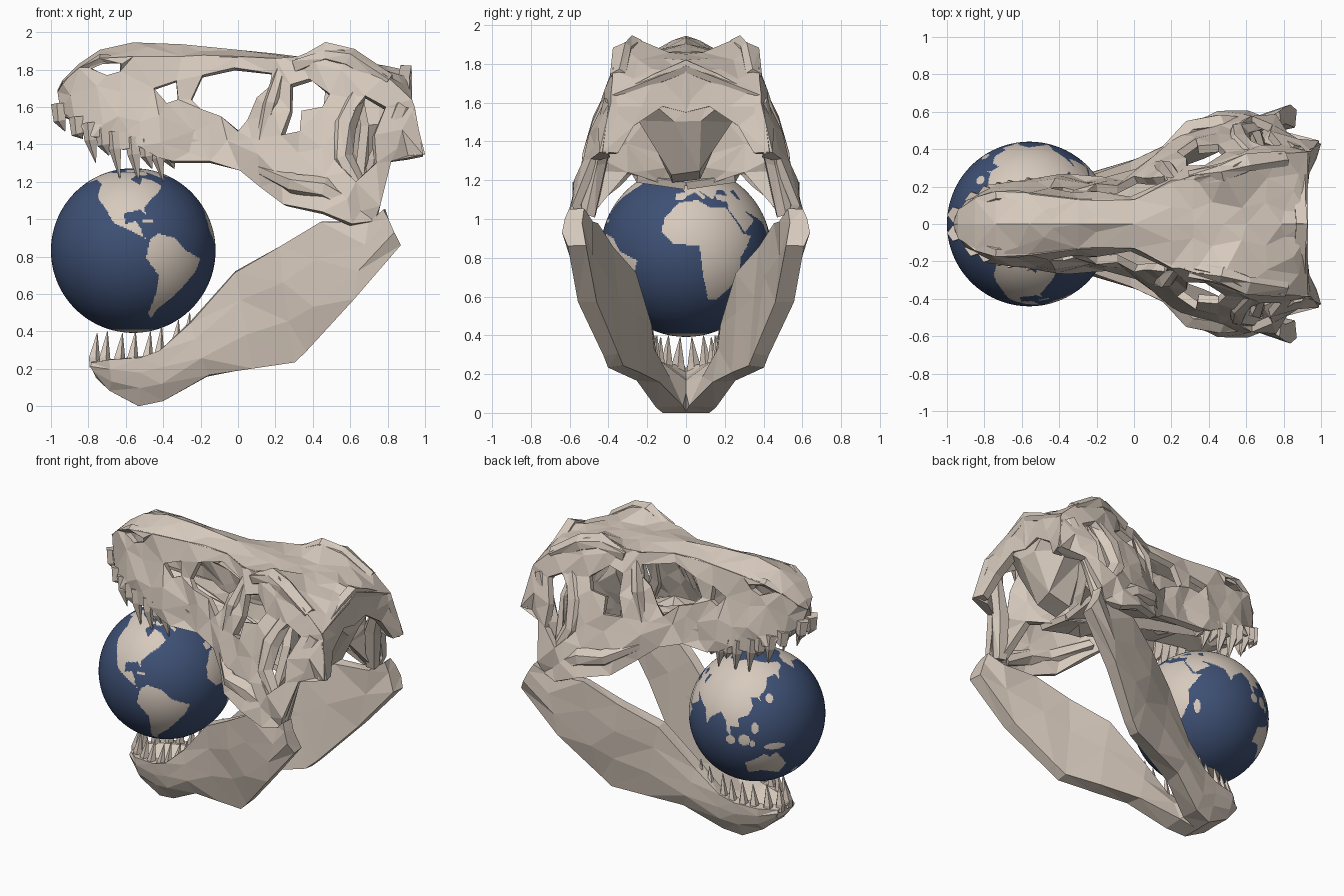
import bpy, bmesh, math, random
from mathutils import Vector
from mathutils.geometry import delaunay_2d_cdt

if "Cube" in bpy.data.objects:
    bpy.data.objects.remove(bpy.data.objects["Cube"])

random.seed(4)


def material(name, rgb):
    m = bpy.data.materials.new(name)
    m.diffuse_color = (*rgb, 1)
    m.use_nodes = True
    m.node_tree.nodes["Principled BSDF"].inputs["Base Color"].default_value = m.diffuse_color
    return m


BONE = material("bone", (0.68, 0.59, 0.51))
OCEAN = material("ocean_blue", (0.048, 0.08, 0.175))


def finish(bm, name, thick=0, mirror=True):
    me = bpy.data.meshes.new(name)
    bm.to_mesh(me)
    bm.free()
    me.materials.append(BONE)
    ob = bpy.data.objects.new(name, me)
    bpy.context.collection.objects.link(ob)
    if thick:
        s = ob.modifiers.new("thickness", 'SOLIDIFY')
        s.thickness, s.offset = thick, -1
    if mirror:
        m = ob.modifiers.new("mirror", 'MIRROR')
        m.use_axis = (False, True, False)
        m.use_mirror_merge = False
    return ob


def inside(u, v, poly):
    hit = False
    for (a, b), (c, d) in zip(poly, poly[1:] + poly[:1]):
        if (b > v) != (d > v) and u < a + (v - b) * (c - a) / (d - b):
            hit = not hit
    return hit


def panel(name, outline, holes, place, thick, step=0.13):
    """Faceted sheet: flat outline with holes, bent into space by place(u, v)."""
    pts, edges = [], []
    for loop in [outline] + holes:
        n = len(pts)
        pts += [Vector(p) for p in loop]
        edges += [(n + i, n + (i + 1) % len(loop)) for i in range(len(loop))]

    def solid(u, v):
        return inside(u, v, outline) and not any(inside(u, v, h) for h in holes)
    us, vs = zip(*outline)
    for i in range(int((max(us) - min(us)) / step) + 1):
        for j in range(int((max(vs) - min(vs)) / step) + 1):
            p = Vector((min(us) + (i + random.random()) * step, min(vs) + (j + random.random()) * step))
            if solid(*p) and all((p - q).length > step * 0.5 for q in pts):
                pts.append(p)
    co, _, faces = delaunay_2d_cdt(pts, edges, [], 0, 1e-5)[:3]
    bm = bmesh.new()
    verts = [bm.verts.new(place(p[0], p[1])) for p in co]
    for f in faces:
        c = sum((co[i] for i in f), Vector((0, 0))) / len(f)
        if solid(c[0], c[1]):
            bm.faces.new([verts[i] for i in f])
    bmesh.ops.delete(bm, geom=[v for v in bm.verts if not v.link_faces], context='VERTS')
    return finish(bm, name, thick)


def add_loft(bm, rings, jit=0.0):
    rows = []
    for ring in rings:
        row = []
        for p in ring:
            q = Vector(p) + Vector([random.uniform(-jit, jit) for _ in range(3)])
            q.z = max(q.z, 0)
            row.append(bm.verts.new(q))
        rows.append(row)
    n = len(rows[0])
    new = [bm.faces.new(rows[0]), bm.faces.new(rows[-1][::-1])]
    for a, b in zip(rows, rows[1:]):
        new += [bm.faces.new((a[i], b[i], b[(i + 1) % n], a[(i + 1) % n])) for i in range(n)]
    bmesh.ops.recalc_face_normals(bm, faces=new)
    bmesh.ops.triangulate(bm, faces=new)


def add_beam(bm, path, radii, sides=5, jit=0.0):
    path = [Vector(p) for p in path]
    whole = path[-1] - path[0]
    axis = Vector((1, 0, 0)) if abs(whole.x) > abs(whole.z) else Vector((0, 0, math.copysign(1, whole.z)))
    side = Vector((axis.z, 0, axis.x))
    rings = []
    for i, (p, r) in enumerate(zip(path, radii)):
        q = axis.rotation_difference(path[min(i + 1, len(path) - 1)] - path[max(i - 1, 0)])
        angles = [math.tau * k / sides for k in range(sides)]
        rings.append([p + q @ (side * r * math.cos(a) + axis.cross(side) * r * math.sin(a)) for a in angles])
    add_loft(bm, rings, jit)


# Skull stations: x, roof half width, lower half width, lower z, roof edge z, ridge z
SKULL = [(-.965, .01, .01, 1.64, 1.68, 1.69), (-.94, .08, .09, 1.57, 1.73, 1.74),
         (-.85, .13, .17, 1.50, 1.81, 1.83), (-.74, .16, .22, 1.45, 1.86, 1.905),
         (-.56, .16, .25, 1.39, 1.87, 1.945), (-.30, .13, .25, 1.35, 1.87, 1.935),
         (0, .13, .28, 1.26, 1.87, 1.905), (.20, .22, .45, 1.11, 1.86, 1.885),
         (.32, .26, .56, 1.07, 1.87, 1.87), (.48, .27, .59, 1.03, 1.935, 1.86),
         (.60, .33, .59, .98, 1.89, 1.85), (.79, .38, .57, 1.05, 1.77, 1.82),
         (.93, .38, .44, 1.34, 1.64, 1.79)]


def station(x):
    x = min(max(x, SKULL[0][0]), SKULL[-1][0])
    for a, b in zip(SKULL, SKULL[1:]):
        if x <= b[0]:
            t = (x - a[0]) / (b[0] - a[0])
            return [p + (q - p) * t for p, q in zip(a, b)][1:]


def wall_at(x, z):
    yt, yb, zb, zt, _ = station(x)
    t = min(max((z - zb) / (zt - zb), 0), 1)
    y = yb + (yt - yb) * t ** 1.4
    return (x, -y + random.uniform(-.025, .025) * min(1, y * 4), z)


def roof_at(x, y):
    yt, _, _, ze, zc = station(x)
    f = min(abs(y) / yt, 1)
    return (x, y, zc + (ze - zc) * f ** 1.5 + (random.uniform(-.02, .004) if 0 < f < .98 else 0))


# Side of the skull with its openings
side_outline = [(-.95, 1.58), (-.87, 1.52), (-.78, 1.44), (-.70, 1.44), (-.62, 1.37), (-.53, 1.39), (-.43, 1.33),
                (-.35, 1.31), (-.15, 1.31), (.01, 1.26), (.12, 1.17), (.24, 1.08), (.45, 1.04), (.61, .975),
                (.73, .99), (.76, 1.07), (.82, 1.31), (.99, 1.345), (.945, 1.60)]
side_outline += [(r[0], r[4]) for r in reversed(SKULL)]
nostril = [(-.80, 1.81), (-.70, 1.77), (-.63, 1.79), (-.62, 1.83), (-.72, 1.84)]
snout_opening = [(-.45, 1.70), (-.33, 1.74), (-.32, 1.64), (-.38, 1.62)]
cheek_opening = [(-.25, 1.64), (-.19, 1.77), (-.02, 1.81), (.18, 1.78), (.17, 1.71), (.10, 1.65),
                 (.05, 1.53), (0, 1.47), (-.09, 1.55), (-.20, 1.59)]
eye_socket = [(.28, 1.72), (.38, 1.75), (.49, 1.67), (.45, 1.60), (.34, 1.58), (.33, 1.47), (.23, 1.45), (.28, 1.58)]
temple_opening = [(.52, 1.32), (.57, 1.52), (.68, 1.66), (.79, 1.60), (.73, 1.45), (.74, 1.30), (.63, 1.20)]
panel("skull_side", side_outline, [nostril, snout_opening, cheek_opening, eye_socket, temple_opening], wall_at, .045)

# Roof, palate, back plate and inner bulkhead
panel("skull_roof", [(r[0], 0) for r in SKULL] + [(r[0], r[1]) for r in reversed(SKULL)], [], roof_at, .035)
panel("palate", [(-.92, 0), (-.90, .08), (-.70, .18), (-.30, .22), (0, .24), (.30, .30), (.58, .25), (.58, 0)], [],
      lambda x, y: (x, y, 1.48 - max(0, x + .5) * .27 + .6 * max(0, -.75 - x)
                    + (random.uniform(0, .06) if y else 0)), .04, .15)
panel("skull_back", [(0, 1.82), (.16, 1.75), (.33, 1.66), (.40, 1.58), (.43, 1.345), (.35, 1.34), (.27, 1.48),
                     (.12, 1.58), (0, 1.55)], [],
      lambda y, z: (.92 + .19 * max(0, 1.76 - z) * (y / .43) + random.uniform(-.02, .01), y, z), .06)
panel("inner_bulkhead", [(0, 1.20), (.12, 1.18), (.30, 1.24), (.47, 1.04), (.50, 1.25), (.41, 1.50), (.28, 1.75),
                         (0, 1.75)], [],
      lambda y, z: (.55 + .3 * y + (random.uniform(-.03, .03) if y else 0), y, z), .05)

# Braincase
bm = bmesh.new()
add_loft(bm, [[(x, -w, z1), (x, -w * 1.2, (z0 + z1) / 2), (x, -w * .4, z0), (x, w * .4, z0),
               (x, w * 1.2, (z0 + z1) / 2), (x, w, z1)]
              for x, w, z0, z1 in [(.46, .10, 1.40, 1.78), (.60, .17, 1.20, 1.80), (.76, .20, 1.24, 1.77),
                                   (.91, .16, 1.50, 1.72)]], .015)
finish(bm, "braincase", mirror=False)

# Struts and bosses that thicken the skull sides
for name, path, r in [
        ("temple_strut", [(.66, .35, 1.72), (.57, .44, 1.50), (.56, .49, 1.32), (.68, .52, 1.08)], .055),
        ("jaw_hinge_strut", [(.71, .51, 1.02), (.75, .45, 1.30), (.87, .38, 1.60)], .06),
        ("eye_front_strut", [(.22, .22, 1.80), (.18, .29, 1.62), (.12, .31, 1.42)], .05),
        ("brow_ridge", [(.30, .25, 1.82), (.48, .27, 1.885), (.60, .32, 1.86), (.80, .35, 1.73)], .055),
        ("cheek_bone", [(.10, .30, 1.27), (.30, .50, 1.19), (.46, .535, 1.16), (.63, .54, 1.06)], .06)]:
    bm = bmesh.new()
    add_beam(bm, path, [r * .7] + [r] * (len(path) - 2) + [r * .7], 6, .012)
    finish(bm, name)

# Lower jaw: bottom x z, top x z, bottom y, top y, inner bottom y
JAW = [(-.765, .15, -.79, .24, .05, .08, 0), (-.685, .08, -.68, .25, .11, .17, 0),
       (-.535, 0, -.52, .26, .12, .20, 0), (-.40, .03, -.42, .29, .15, .22, .01),
       (-.16, .16, -.25, .45, .25, .25, .14), (.08, .20, -.015, .72, .33, .33, .24),
       (.305, .24, .22, .85, .40, .44, .32), (.37, .30, .45, .98, .43, .52, .35),
       (.62, .57, .70, .98, .55, .55, .46), (.865, .86, .78, 1.055, .61, .60, .52)]
rings = []
for bx, bz, tx, tz, yb, yt, yi in JAW:
    def mid(t, y):
        return (bx + (tx - bx) * t, y, bz + (tz - bz) * t)
    chin = yi == 0
    rings.append([(bx, yb, bz), mid(.35, yb + (yt - yb) * .35 + .03), mid(.7, yb + (yt - yb) * .7 + .025),
                  (tx, yt, tz), (tx, max(yt - .07, 0), tz), mid(.6, -.01 if chin else (yi + yt - .06) / 2),
                  (bx, yi - .01 * chin, bz)])
bm = bmesh.new()
add_loft(bm, rings, .008)
finish(bm, "lower_jaw")

# Teeth
bm = bmesh.new()
for x, tip in [(-.935, 1.47), (-.84, 1.43), (-.77, 1.30), (-.70, 1.34), (-.64, 1.21), (-.54, 1.20),
               (-.47, 1.27), (-.41, 1.20), (-.35, 1.27)]:
    _, y, z, _, _ = station(x)
    y = max(y - .045, .04)
    add_beam(bm, [(x - .02, y, z + .05), (x - .015, y + .01, z - .04), (x + .01, y, tip)], [.045, .036, .002], 5)
finish(bm, "upper_teeth")
bm = bmesh.new()
for x, y, tip in [(-.765, .04, .39), (-.71, .10, .40), (-.63, .14, .39), (-.56, .16, .40),
                  (-.48, .17, .40), (-.42, .18, .43), (-.33, .20, .46), (-.27, .21, .50)]:
    z = .21 if x < -.4 else .28
    add_beam(bm, [(x, y, z), (x - .005, y, z + .05), (x + .012, y - .01, tip)], [.036, .032, .002], 5)
finish(bm, "lower_teeth")

# Globe: coast outlines in degrees of longitude and latitude
north_america = [(-168, 66), (-156, 71), (-125, 70), (-95, 72), (-82, 68), (-94, 60), (-82, 53), (-77, 62),
                 (-65, 59), (-56, 52), (-66, 44), (-75, 38), (-81, 31), (-80, 25), (-84, 30), (-97, 27), (-96, 19),
                 (-88, 21), (-84, 15), (-83, 9), (-78, 7), (-92, 14), (-105, 20), (-112, 30), (-124, 40),
                 (-130, 54), (-150, 60), (-165, 55)]
south_america = [(-78, 8), (-72, 12), (-60, 9), (-50, 0), (-35, -6), (-39, -15), (-48, -26), (-58, -38), (-66, -46),
                 (-68, -55), (-74, -50), (-71, -30), (-71, -18), (-81, -5)]
greenland = [(-72, 78), (-30, 83), (-20, 72), (-42, 60), (-53, 68)]
africa = [(-6, 35), (10, 37), (20, 31), (33, 31), (43, 12), (51, 11), (40, -4), (40, -16), (33, -27), (26, -34),
          (18, -34), (12, -17), (9, 4), (-8, 5), (-17, 14), (-16, 23)]
eurasia = [(-9, 37), (-9, 43), (-1, 44), (-4, 48), (8, 54), (11, 54), (22, 55), (29, 60), (22, 61), (24, 65),
           (17, 61), (17, 57), (12, 56), (6, 59), (12, 66), (25, 71), (41, 67), (68, 69), (80, 73), (104, 77),
           (140, 73), (179, 69), (178, 64), (163, 60), (157, 52), (155, 58), (140, 56), (135, 45), (127, 39),
           (129, 35), (125, 38), (118, 38), (121, 31), (117, 23), (108, 20), (109, 12), (101, 12), (103, 2), (98, 8),
           (97, 16), (90, 22), (80, 15), (77, 8), (72, 20), (60, 25), (50, 29), (59, 22), (45, 13), (35, 29),
           (36, 36), (27, 37), (27, 41), (23, 38), (13, 45), (18, 40), (15, 38), (8, 44), (0, 40), (-2, 37)]
australia = [(114, -22), (122, -18), (131, -12), (136, -15), (142, -11), (153, -26), (148, -38), (138, -34),
             (129, -32), (116, -35)]
seas = [[(28, 42), (40, 41), (38, 46), (31, 46)], [(47, 45), (53, 46), (53, 37), (49, 38)]]
islands = [(47, -19, 3, 6), (-2, 54, 3, 4), (-19, 65, 5, 2), (138, 37, 4, 4), (114, 1, 5, 5), (102, 0, 4, 4),
           (121, -2, 2, 3), (140, -5, 9, 3), (123, 12, 3, 5), (172, -42, 4, 4), (-79, 21, 4, 1.5),
           (-72, 70, 10, 4), (-95, 76, 18, 3)]
lands = [north_america, south_america, greenland, africa, eurasia, australia]


def is_land(lon, lat):
    if lat < -74 or any(((lon - a) / c) ** 2 + ((lat - b) / d) ** 2 < 1 for a, b, c, d in islands):
        return True
    return any(inside(lon, lat, p) for p in lands) and not any(inside(lon, lat, p) for p in seas)


bm = bmesh.new()
bmesh.ops.create_uvsphere(bm, u_segments=360, v_segments=180, radius=.44)
for f in bm.faces:
    c = f.calc_center_median()
    lat = math.degrees(math.asin(max(-1, min(1, c.z / c.length))))
    f.material_index = 0 if is_land(math.degrees(math.atan2(c.y, c.x)), lat) else 1
    f.smooth = True
globe = finish(bm, "globe", mirror=False)
globe.data.materials.append(OCEAN)
globe.location = (-.56, 0, .832)
